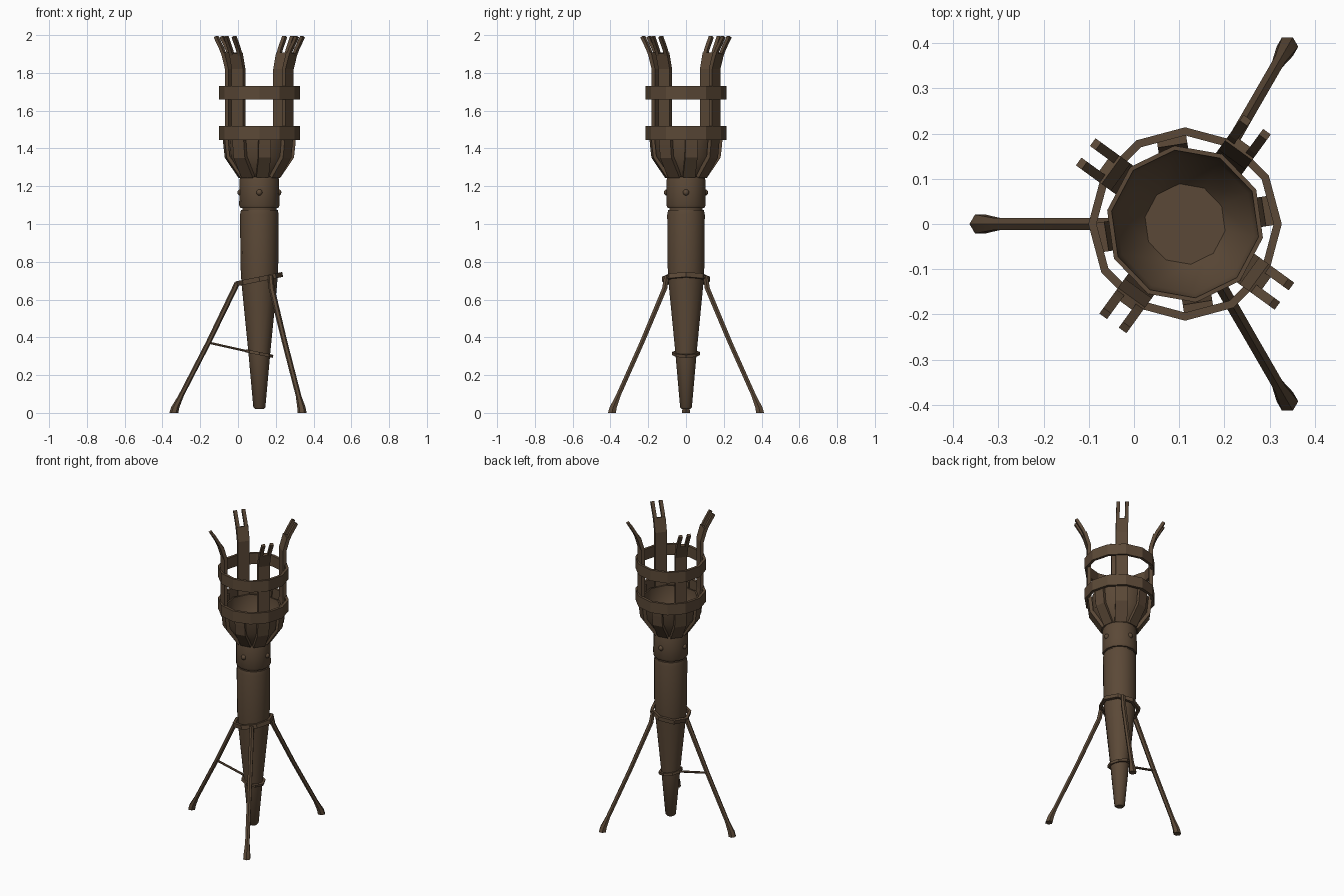
import bpy, bmesh, math
from mathutils import Vector, Matrix

if "Cube" in bpy.data.objects:
    bpy.data.objects.remove(bpy.data.objects["Cube"])

CX = 0.113  # torch axis
mat = bpy.data.materials.new("dark_bronze_brown")
mat.diffuse_color = (0.105, 0.066, 0.038, 1)
mat.use_nodes = True
mat.node_tree.nodes["Principled BSDF"].inputs["Base Color"].default_value = mat.diffuse_color


def finish(bm, name, smooth=None):
    bmesh.ops.recalc_face_normals(bm, faces=bm.faces[:])
    me = bpy.data.meshes.new(name)
    bm.to_mesh(me)
    bm.free()
    ob = bpy.data.objects.new(name, me)
    bpy.context.collection.objects.link(ob)
    me.materials.append(mat)
    if smooth:
        bpy.ops.object.select_all(action='DESELECT')
        ob.select_set(True)
        bpy.context.view_layer.objects.active = ob
        bpy.ops.object.shade_smooth_by_angle(angle=math.radians(smooth))
    return ob


def skin(name, rings, closed=False, smooth=None):
    """Bridge equal-length vertex rings; cap the ends or close the loop."""
    bm = bmesh.new()
    vs = [[bm.verts.new(p) for p in r] for r in rings]
    n = len(vs[0])
    count = len(vs) if closed else len(vs) - 1
    for i in range(count):
        a, b = vs[i], vs[(i + 1) % len(vs)]
        for j in range(n):
            k = (j + 1) % n
            bm.faces.new((a[j], a[k], b[k], b[j]))
    if not closed:
        bm.faces.new(vs[0])
        bm.faces.new(vs[-1])
    return finish(bm, name, smooth)


def lathe(name, prof, n, closed=False, smooth=40, z=0, tilt=0, a0=0):
    m = Matrix.Translation((CX, 0, z)) @ Matrix.Rotation(tilt, 4, 'Y')
    rings = []
    for r, h in prof:
        rings.append([m @ Vector((r * math.cos(a0 + 2 * math.pi * j / n),
                                  r * math.sin(a0 + 2 * math.pi * j / n), h))
                      for j in range(n)])
    return skin(name, rings, closed, smooth)


def hoop(name, r, h, t, n, z, tilt=0, smooth=None):
    prof = [(r, -h / 2), (r, h / 2), (r - t, h / 2), (r - t, -h / 2)]
    return lathe(name, prof, n, True, smooth, z, tilt)


def strip(name, path, width, thick, ang, off=0):
    """Flat bar following a radial (r, z) path at one angle."""
    rad = Vector((math.cos(ang), math.sin(ang), 0))
    tan = Vector((-math.sin(ang), math.cos(ang), 0))
    rings = []
    for i, (r, z) in enumerate(path):
        p, q = path[max(i - 1, 0)], path[min(i + 1, len(path) - 1)]
        d = Vector((q[0] - p[0], q[1] - p[1])).normalized()
        nr, nz = d.y * thick / 2, -d.x * thick / 2
        ring = []
        for s, w in ((-1, -1), (1, -1), (1, 1), (-1, 1)):
            ring.append(Vector((CX, 0, z + s * nz)) + rad * (r + s * nr)
                        + tan * (off + w * width / 2))
        rings.append(ring)
    return skin(name, rings)


# Tapered handle, collar and bowl
lathe("handle", [(0.022, 0.02), (0.032, 0.03), (0.059, 0.33), (0.094, 0.68),
                 (0.1, 0.78), (0.102, 1.05), (0.097, 1.075)], 14)
lathe("neck", [(0.09, 1.06), (0.09, 1.1)], 14)
lathe("collar", [(0.1, 1.085), (0.107, 1.1), (0.105, 1.17), (0.105, 1.235),
                 (0.1, 1.25)], 14)
lathe("bowl", [(0.09, 1.24), (0.105, 1.255), (0.166, 1.355), (0.175, 1.47),
               (0.165, 1.47), (0.155, 1.37), (0.09, 1.29)], 10, smooth=50,
      a0=math.radians(-10))

# Rivets on the collar
for k in range(4):
    a = k * math.pi / 2
    bm = bmesh.new()
    bmesh.ops.create_uvsphere(bm, u_segments=8, v_segments=6, radius=0.017)
    bmesh.ops.translate(bm, verts=bm.verts[:], vec=(
        CX + 0.1 * math.cos(a), 0.1 * math.sin(a), 1.167))
    finish(bm, "rivet_%d" % k, 60)

# Basket straps: alternate short ribs and tall forked prongs
base = [(0.1, 1.25), (0.172, 1.355), (0.179, 1.42)]
for k in range(8):
    a = math.radians(9 + 45 * k)
    if k % 2 == 0:
        strip("short_strap_%d" % k, base + [(0.185, 1.5)], 0.066, 0.018, a)
    else:
        strip("prong_%d" % k, base + [(0.187, 1.5), (0.187, 1.82),
                                      (0.212, 1.905)], 0.074, 0.022, a)
        for s in (-1, 1):
            strip("prong_tine_%d_%d" % (k, s),
                  [(0.207, 1.885), (0.225, 1.925), (0.264, 1.992)],
                  0.021, 0.018, a, s * 0.0265)

# Basket rings
hoop("lower_basket_ring", 0.214, 0.072, 0.018, 12, 1.482)
hoop("upper_basket_ring", 0.214, 0.072, 0.018, 12, 1.694)

# Three legs with flared feet
for k in range(3):
    a = math.radians(60 + 120 * k)
    top = 0.71 + 0.2 * 0.12 * math.cos(a)
    rings = []
    for r, z, w in ((0.453, 0, 0.024), (0.445, 0.03, 0.022),
                    (0.415, 0.09, 0.015), (0.268, 0.375, 0.015),
                    (0.13, 0.66, 0.016), (0.118, top + 0.005, 0.014)):
        rings.append([(CX + r * math.cos(a) + w * math.cos(a + j * math.pi / 3),
                       r * math.sin(a) + w * math.sin(a + j * math.pi / 3), z)
                      for j in range(6)])
    skin("leg_%d" % k, rings, smooth=40)

# Tilted binding hoops and the brace rod
hoop("leg_hoop", 0.126, 0.026, 0.018, 8, 0.708, tilt=-0.2)
hoop("brace_hoop", 0.074, 0.016, 0.018, 8, 0.314, tilt=0.2)
p, q = Vector((-0.16, 0, 0.373)), Vector((0.05, 0, 0.326))
rings = [[c + Vector((0, 0.007 * math.cos(j * math.pi / 3),
                      0.007 * math.sin(j * math.pi / 3))) for j in range(6)]
         for c in (p, q)]
skin("brace_rod", rings)
